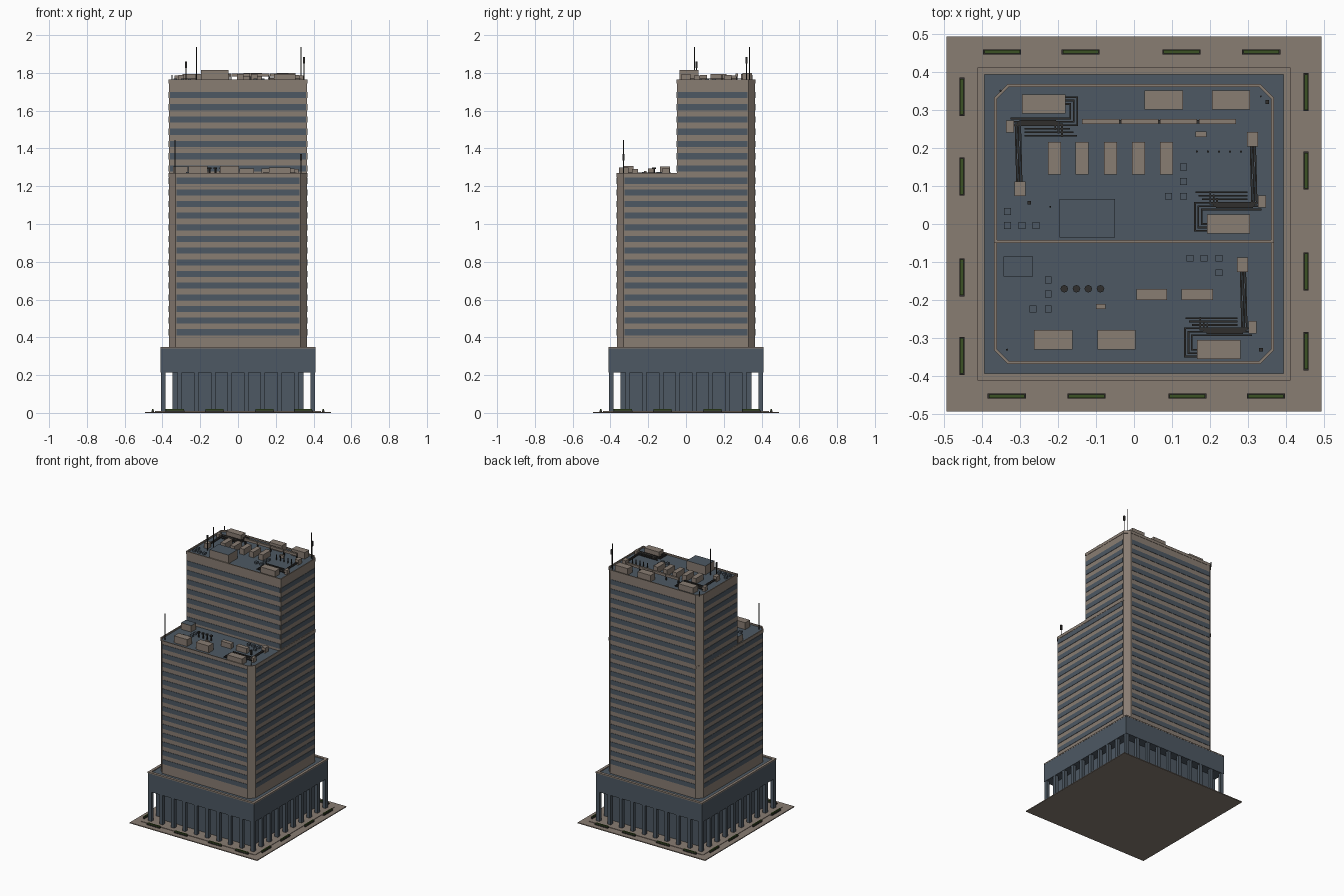
import bpy, bmesh, math
from mathutils import Vector, Matrix

if "Cube" in bpy.data.objects:
    bpy.data.objects.remove(bpy.data.objects["Cube"])


def material(name, rgb):
    m = bpy.data.materials.new(name)
    m.diffuse_color = (*rgb, 1)
    m.use_nodes = True
    m.node_tree.nodes["Principled BSDF"].inputs["Base Color"].default_value = m.diffuse_color
    return m


BEIGE = material("beige concrete", (0.25, 0.205, 0.17))
BLUE = material("slate blue", (0.075, 0.099, 0.125))
GREEN = material("hedge green", (0.045, 0.085, 0.018))
DARK = material("dark metal", (0.03, 0.028, 0.026))


def finish(name, bm, *mats, rule=None):
    bmesh.ops.recalc_face_normals(bm, faces=bm.faces)
    bm.normal_update()
    if rule:
        for f in bm.faces:
            f.material_index = rule(f)
    me = bpy.data.meshes.new(name)
    bm.to_mesh(me)
    bm.free()
    for m in mats:
        me.materials.append(m)
    ob = bpy.data.objects.new(name, me)
    bpy.context.collection.objects.link(ob)
    return ob


def add_box(bm, x0, x1, y0, y1, z0, z1):
    mat = Matrix.Translation(((x0 + x1) / 2, (y0 + y1) / 2, (z0 + z1) / 2)) @ \
        Matrix.Diagonal((abs(x1 - x0), abs(y1 - y0), abs(z1 - z0), 1))
    bmesh.ops.create_cube(bm, size=1, matrix=mat)


def boxes(name, mat, items):
    bm = bmesh.new()
    for b in items:
        add_box(bm, *b)
    return finish(name, bm, mat)


def outline(x, y0, y1, cf, cb):
    """Rectangle with chamfered front (cf) and back (cb) corners."""
    half = [(x, y0 + cf), (x, y1 - cb), (x - cb, y1)]
    if cf:
        half.insert(0, (x - cf, y0))
    return half + [(-a, b) for a, b in reversed(half)]


def prism(name, pts, z0, z1, *mats, rule=None):
    bm = bmesh.new()
    lo = [bm.verts.new((*p, z0)) for p in pts]
    hi = [bm.verts.new((*p, z1)) for p in pts]
    bm.faces.new(lo)
    bm.faces.new(hi)
    for i in range(len(pts)):
        j = (i + 1) % len(pts)
        bm.faces.new((lo[i], lo[j], hi[j], hi[i]))
    return finish(name, bm, *mats, rule=rule)


def ring(name, outer, inner, z0, z1, mat):
    bm = bmesh.new()
    loops = [[bm.verts.new((*p, z)) for p in pts]
             for pts, z in ((outer, z0), (outer, z1), (inner, z1), (inner, z0))]
    n = len(outer)
    for k in range(4):
        a, b = loops[k], loops[(k + 1) % 4]
        for i in range(n):
            j = (i + 1) % n
            bm.faces.new((a[i], a[j], b[j], b[i]))
    return finish(name, bm, mat)


def roof_blue(f):
    return 1 if f.normal.z > 0.5 else 0


# Ground plaza, step and hedges in planters (four-fold symmetric)
boxes("plaza", BEIGE, [(-.492, .492, -.492, .492, 0, .006)])
boxes("plaza_step", BEIGE, [(-.44, .44, -.44, .44, .006, .009)])
planters, hedges, bollards = [], [], []
for q in range(4):
    for c in (-.346, -.14, .125, .334):
        for lst, hw, hd, z0, z1 in ((planters, .050, .0065, .005, .013), (hedges, .047, .0045, .012, .02)):
            b = [c - hw, c + hw, .452 - hd, .452 + hd]
            for _ in range(q):
                b = [b[2], b[3], -b[1], -b[0]]
            lst.append((*b, z0, z1))
boxes("planters", DARK, planters)
boxes("hedges", GREEN, hedges)

# Podium: core, colonnade, upper band with pale coping
boxes("podium_core", BLUE, [(-.347, .347, -.347, .347, .006, .22)])
cols = []
for i in range(10):
    p = -.396 + .088 * i
    for s in (-.396, .396):
        cols.append((p - .012, p + .012, s - .012, s + .012, .006, .216))
        if 0 < i < 9:
            cols.append((s - .012, s + .012, p - .012, p + .012, .006, .216))
boxes("podium_columns", BLUE, cols)
boxes("podium_band", BLUE, [(-.41, .41, -.41, .41, .215, .344)])
sq = lambda r: [(r, -r), (r, r), (-r, r), (-r, -r)]
ring("podium_coping", sq(.411), sq(.392), .342, .35, BEIGE)

# Tower: low front block and tall rear block, chamfered corners
Z1, Z2 = 1.26, 1.755
prism("lower_tower", outline(.365, -.365, .365, .035, .035), .34, Z1, BEIGE, BLUE, rule=roof_blue)
prism("upper_tower", outline(.365, -.048, .365, 0, .035), Z1 - .01, Z2, BEIGE, BLUE, rule=roof_blue)
ring("lower_parapet", outline(.367, -.367, .365, .035, .035), outline(.36, -.36, .358, .032, .032),
     Z1 - .01, Z1 + .01, BEIGE)
ring("upper_parapet", outline(.367, -.05, .367, 0, .035), outline(.36, -.042, .36, 0, .032),
     Z2 - .01, Z2 + .01, BEIGE)

# Window bands as thin plates on every facade
bands = []
T = .3675
for top in [1.245 - .0617 * k for k in range(14)]:
    for s in (-1, 1):
        bands.append((-.325, .325, s * .363, s * T, top - .032, top))
        bands.append((s * .363, s * T, -.325, .325, top - .032, top))
for top in [1.70 - .065 * k for k in range(7)]:
    z = (top - .033, top)
    bands.append((-.36, .36, -.0505, -.046, *z))
    bands.append((-.325, .325, .363, T, *z))
    for s in (-1, 1):
        bands.append((s * .363, s * T, -.044, .325, *z))
boxes("window_bands", BLUE, bands)

# Upper roof plant
bm = bmesh.new()
add_box(bm, -.195, -.05, -.035, .065, Z2, 1.816)
finish("upper_penthouse", bm, BEIGE, BLUE, rule=roof_blue)
up = [(.028, .128, .3, .35, Z2, Z2 + .045), (.205, .305, .3, .35, Z2, Z2 + .045),
      (.162, .19, .228, .243, Z2, Z2 + .02)]
up += [(x - .017, x + .017, .13, .215, Z2, Z2 + .04) for x in (-.209, -.136, -.062, .012, .085)]
up += [(-.136 + .102 * i, -.038 + .102 * i, .262, .275, Z2 + .025, Z2 + .042) for i in range(4)]
boxes("upper_roof_units", BEIGE, up)
boxes("duct_supports", DARK, [(x - .003, x + .003, .264, .273, Z2, Z2 + .026)
                              for x in (-.13, -.037, .065, .167, .265)])

# Lower roof plant
bm = bmesh.new()
add_box(bm, -.343, -.265, -.138, -.085, Z1, 1.305)
finish("lower_penthouse", bm, BEIGE, BLUE, rule=roof_blue)
lo = [(-.263, -.162, -.329, -.278, Z1, 1.308), (-.096, .004, -.329, -.278, Z1, 1.308),
      (.007, .086, -.2, -.17, Z1, 1.295), (.125, .207, -.2, -.17, Z1, 1.295),
      (-.1, -.075, -.223, -.21, Z1, 1.28)]
boxes("lower_roof_units", BEIGE, lo)


def cylinders(name, mat, items, n=8):
    bm = bmesh.new()
    for x, y, z0, z1, r in items:
        bmesh.ops.create_cone(bm, cap_ends=True, segments=n, radius1=r, radius2=r, depth=z1 - z0,
                              matrix=Matrix.Translation((x, y, (z0 + z1) / 2)))
    return finish(name, bm, mat)


# Vent pipes and roof hatches
vents = []
for x in (-.183, -.151, -.12, -.088):
    vents += [(x, -.17, Z1, Z1 + .035, .005), (x, -.17, Z1 + .03, Z1 + .038, .01)]
for i in range(5):
    vents += [(.165 + .029 * i, .19, Z2, Z2 + .035, .003)]
cylinders("vent_pipes", DARK, vents)
hatches = [(x, y, Z2) for x, y in ((.13, .15), (.13, .112), (.13, .073), (.091, .073),
                                   (-.332, .033), (-.332, -.004), (-.294, -.004), (-.257, -.004))]
hatches += [(x, y, Z1) for x, y in ((-.225, -.147), (-.225, -.184), (-.225, -.223), (-.265, -.223),
                                    (.147, -.09), (.184, -.09), (.223, -.09), (.223, -.128))]
boxes("roof_hatches", BLUE, [(x - .009, x + .009, y - .009, y + .009, z, z + .014) for x, y, z in hatches])


# Air handling groups: main unit, two side units and nested pipe runs
def air_group(name, cx, cy, z, s):
    rel = [(-.057, .057, -.025, .025, .04), (.048, .077, .204, .242, .035), (.078, .099, .043, .075, .03)]
    boxes(name + "_units", BEIGE, [(cx + s * a, cx + s * b, cy + s * c, cy + s * d, z, z + h)
                                   for a, b, c, d, h in rel])
    runs = []
    for i in range(3):
        k = .009 * i
        runs.append([(-.05, -.018 + k), (-.088 + k, -.018 + k), (-.088 + k, .056 - k), (.085, .056 - k)])
        runs.append([(.058 + .006 * i, .21), (.062 + .006 * i, .044 + k * .5), (-.03 - k, .044 + k * .5),
                     (-.03 - k, .066 + k), (-.085 + k, .066 + k), (.048, .066 + k)][:4])
        runs.append([(-.085 + k, .083 - k), (.048, .083 - k)])
    bm = bmesh.new()
    w = .0022
    for run in runs:
        for (x0, y0), (x1, y1) in zip(run, run[1:]):
            d = Vector((x1 - x0, y1 - y0, 0))
            mid = Vector((cx + s * (x0 + x1) / 2, cy + s * (y0 + y1) / 2, z + .014))
            bmesh.ops.create_cube(bm, size=1, matrix=Matrix.Translation(mid)
                                  @ Matrix.Rotation(math.atan2(d.y, d.x), 4, 'Z')
                                  @ Matrix.Diagonal((d.length + 2 * w, 2 * w, 2 * w, 1)))
    finish(name + "_pipes", bm, DARK)


air_group("upper_right_air", .248, 0, Z2, 1)
air_group("upper_left_air", -.237, .315, Z2, -1)
air_group("lower_right_air", .222, -.33, Z1, 1)

# Masts with small panel aerials
masts = [(-.22, .045, Z2, 1.936, .0028), (-.22, .045, 1.93, 2.0, .0008), (-.275, .056, Z2, 1.86, .0025),
         (.333, .335, Z2, 1.936, .0025), (.35, .32, Z2, 1.885, .0025), (-.35, .35, Z2, 1.79, .003),
         (-.333, -.33, Z1, 1.445, .0028), (.333, -.33, Z1, 1.37, .0025)]
cylinders("masts", DARK, masts, 6)
boxes("panel_aerials", DARK, [(x - .005, x + .005, y - .005, y + .005, z - .035, z)
                              for x, y, z in ((-.275, .056, 1.86), (.35, .32, 1.885), (.333, -.33, 1.37))])
